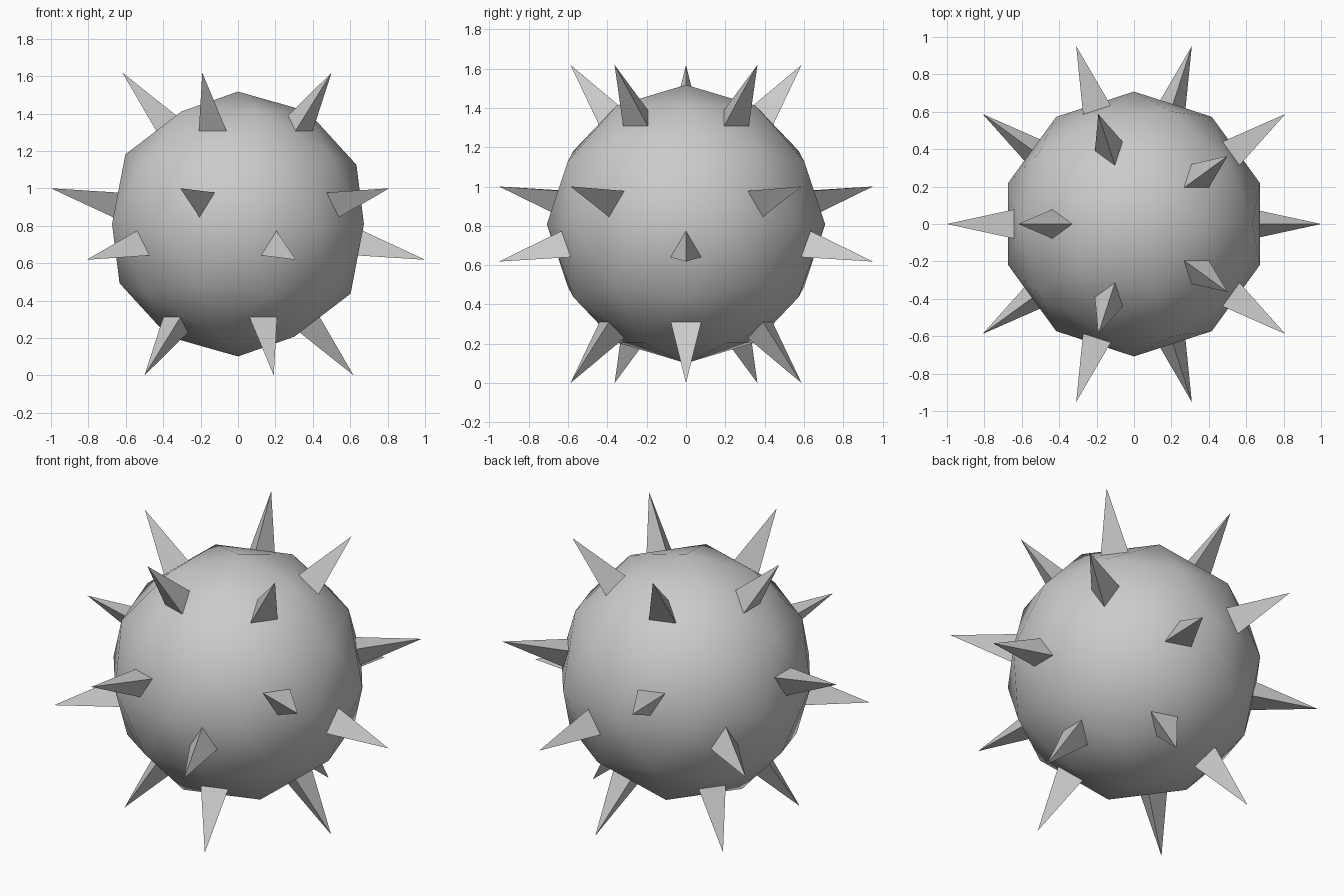
import bpy, bmesh
from mathutils import Vector

if "Cube" in bpy.data.objects:
    bpy.data.objects.remove(bpy.data.objects["Cube"])

BALL_R = 0.708                 # ball radius
TIP_R = 1.0185                 # spike tip distance from ball centre
BASE_D = 0.661                 # spike base distance from ball centre
BASE_R = 0.09                  # spike base circumradius
CENTRE = Vector((0, 0, 0.8094))


def add_object(name, bm, smooth):
    mesh = bpy.data.meshes.new(name)
    bmesh.ops.recalc_face_normals(bm, faces=bm.faces[:])
    for f in bm.faces:
        f.smooth = smooth
    bm.to_mesh(mesh)
    bm.free()
    obj = bpy.data.objects.new(name, mesh)
    obj.location = CENTRE
    bpy.context.collection.objects.link(obj)
    return obj


# Smooth-shaded low-poly ball
bm = bmesh.new()
bmesh.ops.create_icosphere(bm, subdivisions=2, radius=BALL_R)
add_object("ball", bm, True)

# One three-sided spike over each of the 20 icosahedron faces
guide = bmesh.new()
bmesh.ops.create_icosphere(guide, subdivisions=1, radius=1)
spikes = bmesh.new()
for face in guide.faces:
    mid = face.calc_center_median()
    axis = mid.normalized()
    base = [spikes.verts.new(axis * BASE_D + (v.co - mid).normalized() * BASE_R)
            for v in face.verts]
    tip = spikes.verts.new(axis * TIP_R)
    spikes.faces.new(base[::-1])
    for i in range(3):
        spikes.faces.new((base[i], base[(i + 1) % 3], tip))
guide.free()
add_object("spikes", spikes, False)
